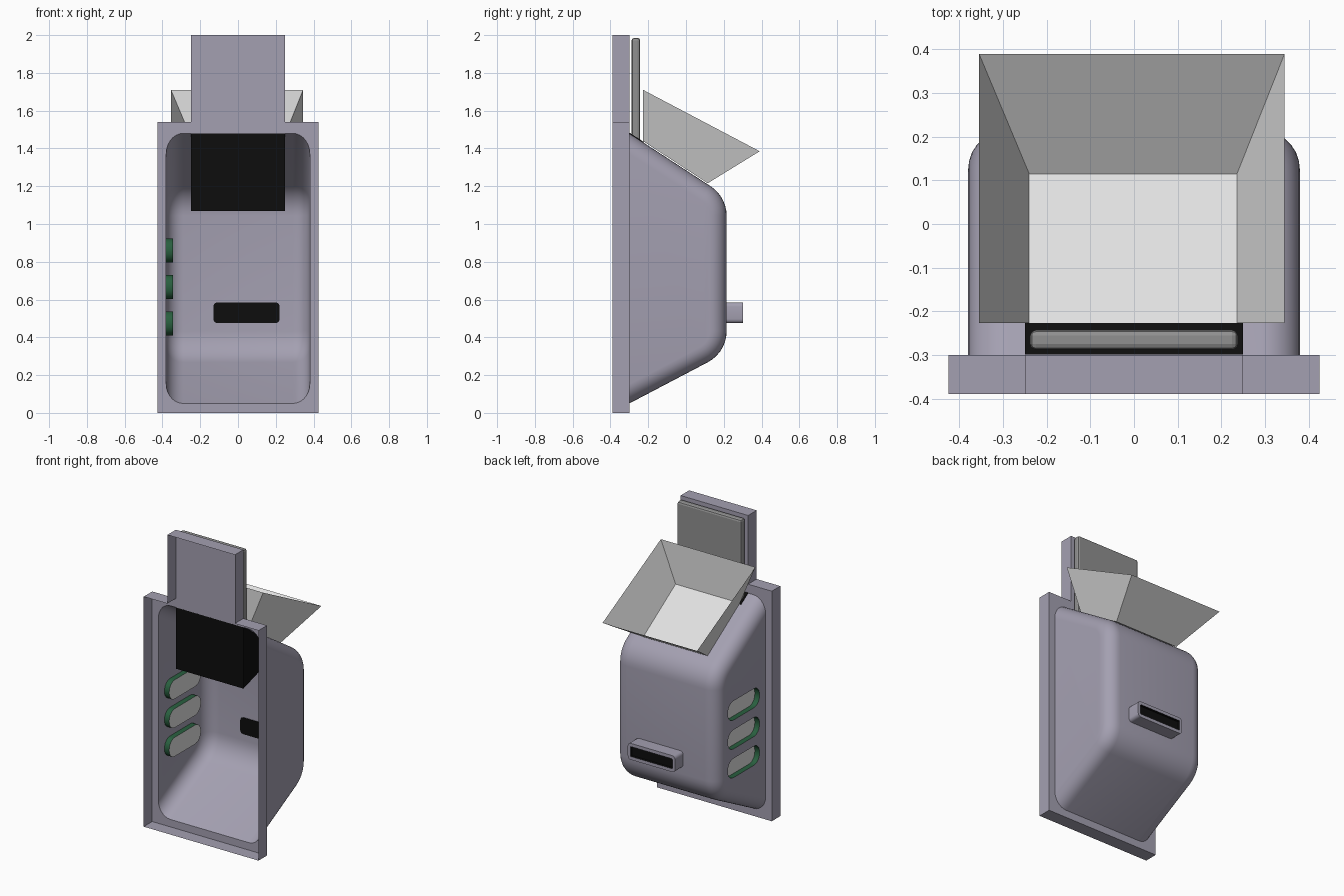
import bpy, bmesh, math

if "Cube" in bpy.data.objects:
    bpy.data.objects.remove(bpy.data.objects["Cube"])


def material(name, r, g, b):
    m = bpy.data.materials.new(name)
    m.diffuse_color = (r, g, b, 1)
    m.use_nodes = True
    m.node_tree.nodes["Principled BSDF"].inputs["Base Color"].default_value = m.diffuse_color
    return m


LAVENDER = material("lavender_grey", 0.37, 0.35, 0.44)
LIGHT = material("light_grey", 0.75, 0.75, 0.75)
GREY = material("mid_grey", 0.28, 0.28, 0.28)
BLACK = material("black", 0.004, 0.004, 0.004)
GREEN = material("dark_green", 0.022, 0.115, 0.05)


def finish(name, bm, mats, smooth=None):
    bmesh.ops.remove_doubles(bm, verts=bm.verts, dist=1e-5)
    bmesh.ops.recalc_face_normals(bm, faces=bm.faces)
    me = bpy.data.meshes.new(name)
    bm.to_mesh(me)
    bm.free()
    for m in mats:
        me.materials.append(m)
    if smooth:
        me.shade_smooth()
        me.set_sharp_from_angle(angle=math.radians(smooth))
    ob = bpy.data.objects.new(name, me)
    bpy.context.collection.objects.link(ob)
    return ob


def rounded_rect(u0, u1, v0, v1, r, n=6):
    pts = []
    for k, (cu, cv) in enumerate([(u1 - r, v1 - r), (u0 + r, v1 - r),
                                  (u0 + r, v0 + r), (u1 - r, v0 + r)]):
        for i in range(n + 1):
            a = math.pi / 2 * (k + i / n)
            pts.append((cu + r * math.cos(a), cv + r * math.sin(a)))
    return pts


def loft(bm, loops, closed=True):
    rows = [[bm.verts.new(p) for p in lp] for lp in loops]
    for a, b in zip(rows, rows[1:]):
        n = len(a)
        for i in range(n if closed else n - 1):
            j = (i + 1) % n
            bm.faces.new((a[i], a[j], b[j], b[i]))
    return rows


def fill_with_holes(bm, loops, normal):
    edges = []
    for lp in loops:
        vs = [bm.verts.new(p) for p in lp]
        edges += [bm.edges.new((vs[i - 1], vs[i])) for i in range(len(vs))]
    bmesh.ops.triangle_fill(bm, edges=edges, use_beauty=True, normal=normal)


def prism(name, profile, x0, x1, mat):
    bm = bmesh.new()
    rows = loft(bm, [[(x, y, z) for y, z in profile] for x in (x0, x1)])
    for r in rows:
        bm.faces.new(r)
    return finish(name, bm, [mat])


# Side profile of the hood: slanted bottom, upright back, slanted roof
Y0, YB, W = -0.30, 0.215, 0.38
S_BOT, S_TOP = 0.525, 0.651
BEND, RIM, N = 0.186, 0.09, 7


def roof(y):
    return 1.48 - S_TOP * (y - Y0)


def hood_profile(d):
    """Profile (y, z) shrunk by d, open at the front."""
    kb, kt = math.hypot(1, S_BOT), math.hypot(1, S_TOP)
    yc = YB - BEND
    zb = 0.05 + S_BOT * (yc - Y0) + BEND * kb
    zt = roof(yc) - BEND * kt
    a0, a1 = -math.pi / 2 + math.atan(S_BOT), math.pi / 2 - math.atan(S_TOP)
    pts = [(Y0, 0.05 + d * kb)]
    for zc, s, e in ((zb, a0, 0), (zt, 0, a1)):
        for i in range(N + 1):
            a = s + (e - s) * i / N
            pts.append((yc + (BEND - d) * math.cos(a), zc + (BEND - d) * math.sin(a)))
    return pts + [(Y0, 1.48 - d * kt)]


rings = []
for side in (-1, 1):
    steps = range(N, -1, -1) if side < 0 else range(N + 1)
    for i in steps:
        a = math.pi / 2 * i / N
        x = side * (W - RIM + RIM * math.sin(a))
        rings.append([(x, y, z) for y, z in hood_profile(RIM * (1 - math.cos(a)))])

slots = [rounded_rect(-0.235, 0.10, z, z + 0.128, 0.06) for z in (0.41, 0.602, 0.795)]

# Hood shell with three window holes in the left side
bm = bmesh.new()
rows = loft(bm, rings, closed=False)
bm.faces.new(rows[-1])
fill_with_holes(bm, [rings[0]] + [[(-W, y, z) for y, z in s] for s in slots], (-1, 0, 0))
finish("hood", bm, [LAVENDER], 30)

# Mounting frame: open-fronted tray with a raised tab and the hood opening
bm = bmesh.new()
half = [(0.425, 0), (0.425, 1.54), (0.25, 1.54), (0.25, 2.0)]
outline = half + [(-x, z) for x, z in reversed(half)]
loft(bm, [[(x, y, z) for x, z in outline] for y in (-0.39, Y0)])
opening = [r[0] for r in rings] + [r[-1] for r in reversed(rings)]
fill_with_holes(bm, [[(x, Y0, z) for x, z in outline], opening], (0, 1, 0))
finish("mounting_frame", bm, [LAVENDER])

# Recessed side windows: green walls with a light pane
for k, s in enumerate(slots):
    bm = bmesh.new()
    rows = loft(bm, [[(x, y, z) for y, z in s] for x in (-W, -W + 0.035)])
    bm.faces.new(rows[-1]).material_index = 1
    finish("side_window_%d" % (k + 1), bm, [GREEN, LIGHT], 30)

# Outlet spout on the back, with a black slot
bm = bmesh.new()
outer = rounded_rect(-0.13, 0.22, 0.475, 0.585, 0.022, 4)
inner = rounded_rect(-0.11, 0.20, 0.497, 0.563, 0.004, 4)
rows = loft(bm, [[(x, y, z) for x, z in lp] for lp, y in
                 ((outer, 0.213), (outer, 0.302), (inner, 0.302), (inner, 0.285))])
bm.faces.new(rows[-1])
for f in bm.faces:
    if all(v in rows[2] or v in rows[3] for v in f.verts):
        f.material_index = 1
finish("outlet_spout", bm, [LAVENDER, BLACK], 30)

# Black plate over the outlet on the inside wall
bm = bmesh.new()
rows = loft(bm, [[(x, y, z) for x, z in outer] for y in (0.214, 0.209)])
bm.faces.new(rows[-1])
finish("outlet_inner_plate", bm, [BLACK])

# Black chute under the roof and the slot collar that shows on top
prism("chute", [(-0.30, 1.476), (-0.30, 1.07), (0.11, roof(0.11) - 0.02),
                (0.11, roof(0.11) - 0.004)], -0.25, 0.25, BLACK)
prism("slot_collar", [(y, roof(y) + h) for y, h in
                      ((-0.299, -0.01), (-0.226, -0.01), (-0.226, 0.004), (-0.299, 0.004))],
      -0.25, 0.25, BLACK)

# Sliding gate panel standing in the slot
gate = prism("sliding_gate", [(-0.288, 1.40), (-0.243, 1.40), (-0.243, 1.985), (-0.288, 1.985)],
             -0.238, 0.238, GREY)
bev = gate.modifiers.new("bevel", 'BEVEL')
bev.width, bev.segments = 0.013, 2

# Open flared hopper on the roof
bm = bmesh.new()
yf, yb = -0.227, 0.115
base = [(-0.24, yf, roof(yf) + 0.006), (0.236, yf, roof(yf) + 0.006),
        (0.236, yb, roof(yb) + 0.006), (-0.24, yb, roof(yb) + 0.006)]
rim = [(-0.355, yf, 1.71), (0.345, yf, 1.71), (0.345, 0.39, 1.385), (-0.355, 0.39, 1.385)]
rows = loft(bm, [base, rim])
bm.faces.new(rows[0])
finish("hopper", bm, [LIGHT])
